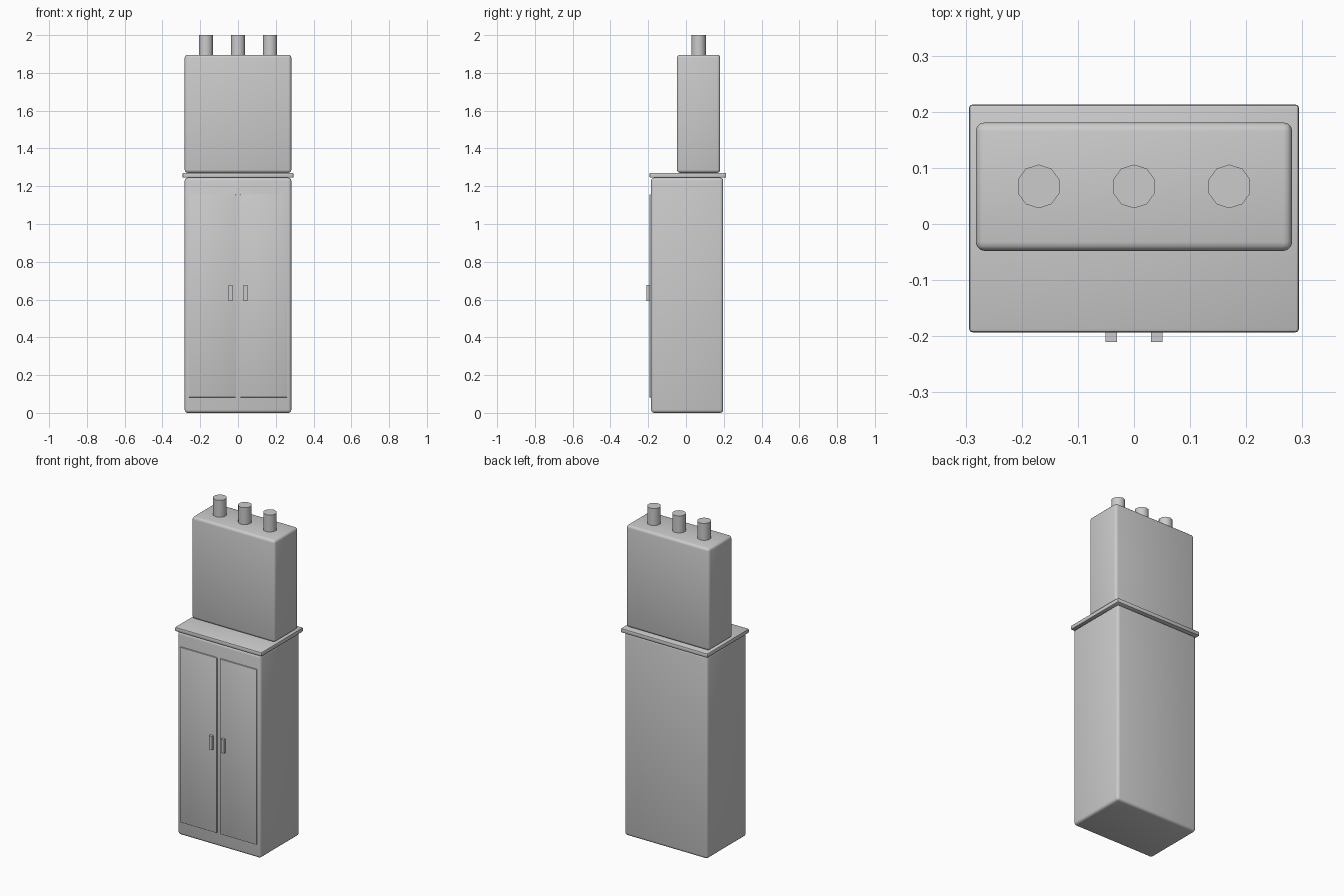
import bpy
import math

cube = bpy.data.objects.get("Cube")
if cube:
    bpy.data.objects.remove(cube, do_unlink=True)

GREY = (0.6, 0.6, 0.6, 1)
grey = bpy.data.materials.new("light grey")
grey.use_nodes = True
grey.diffuse_color = GREY
grey.node_tree.nodes["Principled BSDF"].inputs["Base Color"].default_value = GREY


def finish(obj, name, bevel=0, segments=3):
    """Name, colour, round and smooth one part."""
    obj.name = name
    obj.data.materials.append(grey)
    if bevel:
        mod = obj.modifiers.new("rounded edges", "BEVEL")
        mod.width = bevel
        mod.segments = segments
        bpy.ops.object.modifier_apply(modifier=mod.name)
        bpy.ops.object.shade_smooth_by_angle(angle=math.radians(40))
    return obj


def box(name, x, y, z, bevel=0, segments=3):
    """Box from (low, high) ranges on each axis."""
    ranges = (x, y, z)
    bpy.ops.mesh.primitive_cube_add(size=1, location=[(a + b) / 2 for a, b in ranges])
    obj = bpy.context.object
    obj.scale = [b - a for a, b in ranges]
    bpy.ops.object.transform_apply(location=False, rotation=False, scale=True)
    return finish(obj, name, bevel, segments)


# Cabinet, counter and tank
box("cabinet_body", (-0.282, 0.282), (-0.185, 0.197), (0, 1.245), 0.016)
box("counter_top", (-0.294, 0.294), (-0.193, 0.213), (1.245, 1.271), 0.006, 2)
box("upper_tank", (-0.282, 0.282), (-0.048, 0.181), (1.271, 1.896), 0.016)

# Paired doors and handles
for side, name in ((-1, "right"), (1, "left")):
    door_x = sorted((side * 0.011, side * 0.26))
    box(name + "_door", door_x, (-0.193, -0.175), (0.082, 1.157), 0.003, 2)
    handle_x = sorted((side * 0.03, side * 0.051))
    box(name + "_handle", handle_x, (-0.21, -0.188), (0.593, 0.677))

# Row of ten-sided pipes on the tank
for i, name in enumerate(("right", "middle", "left")):
    bpy.ops.mesh.primitive_cylinder_add(
        vertices=10, radius=0.039, depth=0.12, location=((i - 1) * 0.17, 0.067, 1.94))
    pipe = finish(bpy.context.object, name + "_pipe")
    bpy.ops.object.shade_smooth_by_angle(angle=math.radians(40))
